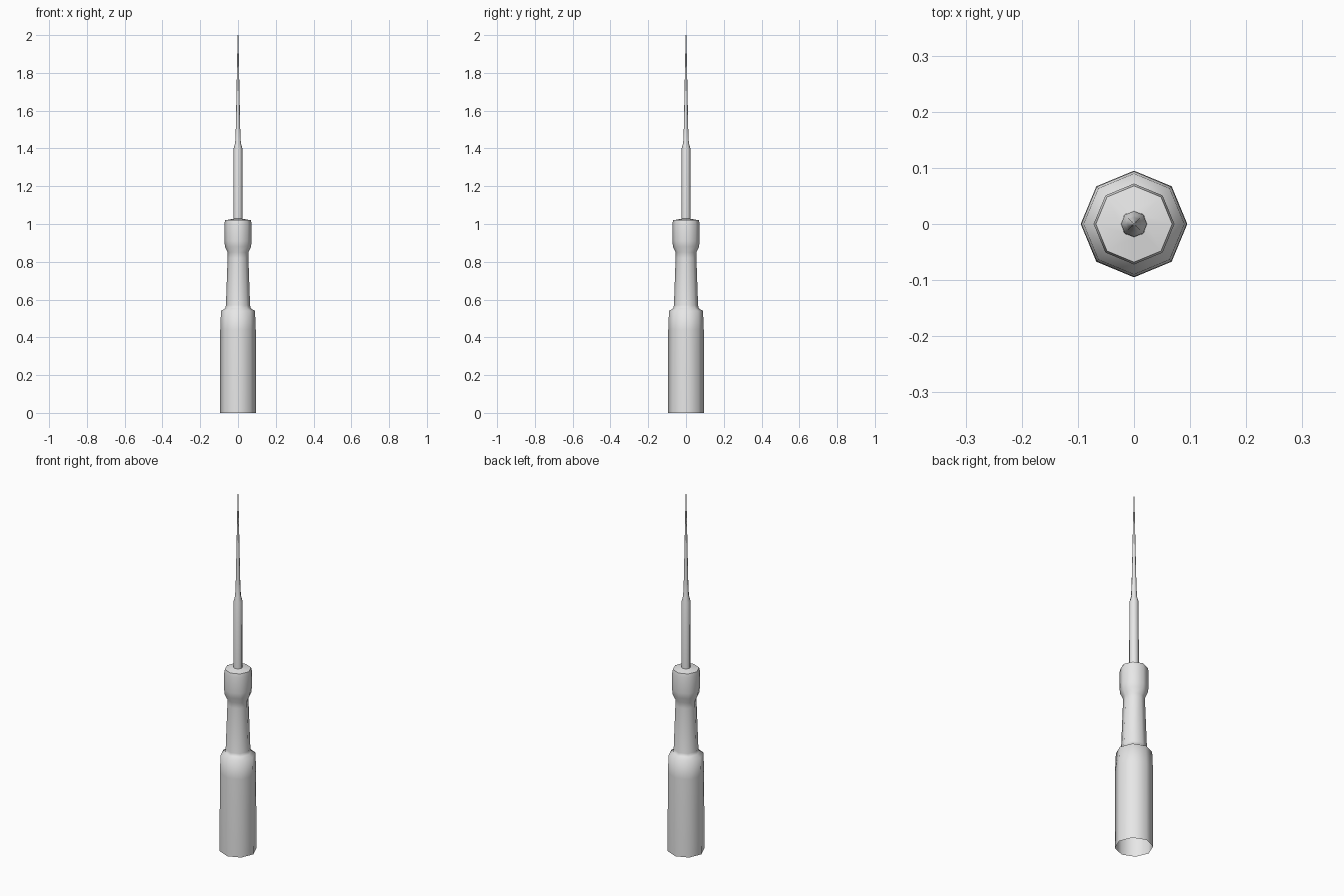
import bpy, bmesh, math

cube = bpy.data.objects.get("Cube")
if cube:
    bpy.data.objects.remove(cube, do_unlink=True)

SIDES = 8

metal = bpy.data.materials.new("light_grey")
metal.use_nodes = True
GREY = (0.8, 0.8, 0.8, 1)
metal.diffuse_color = GREY
metal.node_tree.nodes["Principled BSDF"].inputs["Base Color"].default_value = GREY


def lathe(name, profile, cap_top=False):
    """Eight-sided turned shell from (radius, height) pairs, open at the bottom."""
    bm = bmesh.new()
    rings = []
    for r, z in profile:
        angles = [math.tau * i / SIDES for i in range(SIDES)]
        rings.append([bm.verts.new((r * math.cos(a), r * math.sin(a), z)) for a in angles])
    for low, high in zip(rings, rings[1:]):
        for i in range(SIDES):
            j = (i + 1) % SIDES
            bm.faces.new((low[i], low[j], high[j], high[i]))
    if cap_top:
        bm.faces.new(rings[-1])
    mesh = bpy.data.meshes.new(name)
    bm.to_mesh(mesh)
    bm.free()
    mesh.materials.append(metal)
    obj = bpy.data.objects.new(name, mesh)
    bpy.context.collection.objects.link(obj)
    bpy.ops.object.select_all(action='DESELECT')
    obj.select_set(True)
    bpy.context.view_layer.objects.active = obj
    bpy.ops.object.shade_smooth_by_angle(angle=math.radians(60))
    return obj


# Hollow grip, waisted neck and collar
lathe("handle", [
    (0.095, 0), (0.094, 0.44), (0.09, 0.54), (0.068, 0.553),
    (0.064, 0.57), (0.055, 0.82), (0.055, 0.85), (0.069, 0.88),
    (0.072, 0.91), (0.072, 1.0), (0.068, 1.02), (0.024, 1.028),
])

# Straight shaft stepping down to a long thin point
lathe("shaft_and_point", [
    (0.024, 1.02), (0.023, 1.40), (0.015, 1.43), (0.012, 1.5),
    (0.008, 1.69), (0.005, 1.85), (0.002, 2.0),
], cap_top=True)
